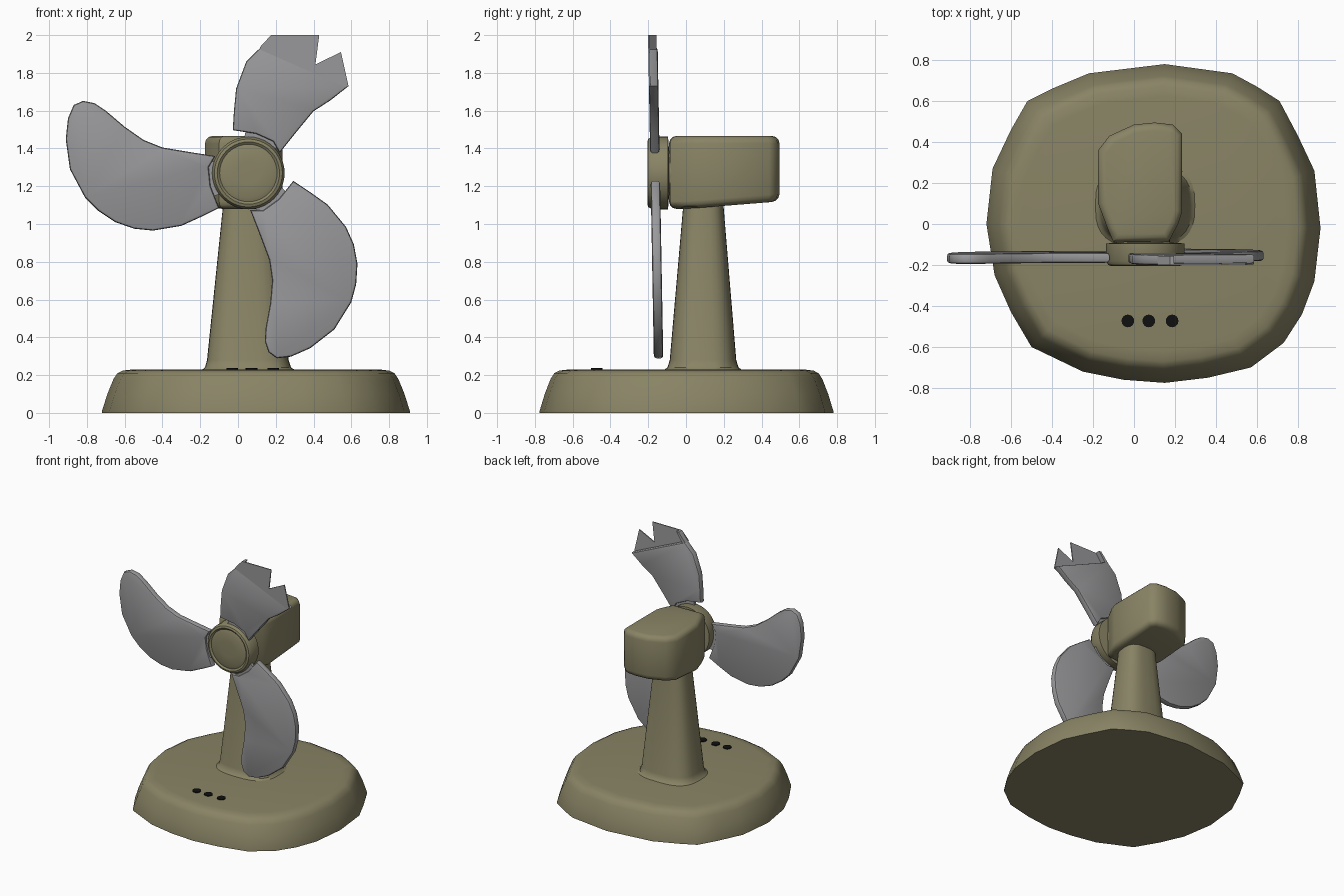
import bpy, bmesh
from math import sin, cos, pi, radians, copysign

if "Cube" in bpy.data.objects:
    bpy.data.objects.remove(bpy.data.objects["Cube"])


def material(name, rgb):
    m = bpy.data.materials.new(name)
    m.diffuse_color = (*rgb, 1)
    m.use_nodes = True
    m.node_tree.nodes["Principled BSDF"].inputs["Base Color"].default_value = m.diffuse_color
    return m


OLIVE = material("olive", (0.25, 0.23, 0.13))
GREY = material("blade_grey", (0.32, 0.32, 0.33))
BLACK = material("black", (0.005, 0.005, 0.005))


def loft(name, rings, mat, bevel=0.0, seg=3, angle=40):
    """Skin a stack of equal-sized rings, cap both ends, optionally round the caps."""
    bm = bmesh.new()
    rows = [[bm.verts.new(p) for p in r] for r in rings]
    n = len(rows[0])
    for a, b in zip(rows, rows[1:]):
        for i in range(n):
            bm.faces.new((a[i], a[(i + 1) % n], b[(i + 1) % n], b[i]))
    caps = [bm.faces.new(rows[0]), bm.faces.new(rows[-1])]
    bmesh.ops.recalc_face_normals(bm, faces=bm.faces)
    if bevel:
        edges = list({e for f in caps for e in f.edges})
        bmesh.ops.bevel(bm, geom=edges, offset=bevel, segments=seg,
                        profile=0.5, affect='EDGES', clamp_overlap=True)
    me = bpy.data.meshes.new(name)
    bm.to_mesh(me)
    bm.free()
    me.materials.append(mat)
    ob = bpy.data.objects.new(name, me)
    bpy.context.collection.objects.link(ob)
    bpy.ops.object.select_all(action='DESELECT')
    ob.select_set(True)
    bpy.context.view_layer.objects.active = ob
    bpy.ops.object.shade_smooth_by_angle(angle=radians(angle))
    return ob


def rounded(cx, cy, rx, ry, z, n=32, p=0.7):
    """Rounded-square ring."""
    return [(cx + rx * copysign(abs(cos(t)) ** p, cos(t)),
             cy + ry * copysign(abs(sin(t)) ** p, sin(t)), z)
            for t in (2 * pi * i / n for i in range(n))]


# Base: uneven rounded square, tapering upwards
outline = [(.15, .78), (.48, .735), (.60, .67), (.71, .6), (.80, .43), (.88, .26), (.91, -.02),
           (.88, -.28), (.82, -.44), (.73, -.58), (.57, -.70), (.36, -.75), (.15, -.775),
           (-.05, -.76), (-.25, -.72), (-.5, -.60), (-.60, -.43), (-.68, -.25), (-.72, 0),
           (-.69, .27), (-.60, .46), (-.52, .60), (-.40, .66), (-.22, .735)]
profile = [(0, 1), (.01, 1), (.10, .965), (.18, .925), (.21, .90), (.224, .865), (.23, .80)]
loft("base", [[(.095 + (x - .095) * s, y * s, z) for x, y in outline] for z, s in profile],
     OLIVE, angle=50)

# Column with flared foot
loft("column", [rounded(.055, .09, .25, .21, .225), rounded(.053, .09, .228, .188, .24),
                rounded(.052, .09, .216, .176, .28), rounded(.05, .092, .125, .103, 1.14)], OLIVE)

# Motor head
head = [(-.10, -.09), (.17, -.085), (.215, .0), (.235, .06), (.235, .44), (.19, .485), (.10, .495),
        (0, .485), (-.12, .43), (-.175, .36), (-.175, .10), (-.13, -.02)]
loft("motor_head", [[(x, y, 1.08 + .08 * max(0, y)) for x, y in head],
                    [(x, y, 1.466) for x, y in head]], OLIVE, bevel=.04, angle=45)

# Hub: lathed around the y axis
HX, HZ = .055, 1.27
hub = [(.06, -.205), (.13, -.203), (.152, -.195), (.165, -.205), (.18, -.20), (.192, -.18),
       (.192, -.095), (.12, -.09), (.12, -.05)]
loft("hub", [[(HX + r * cos(2 * pi * i / 40), y, HZ + r * sin(2 * pi * i / 40)) for i in range(40)]
             for r, y in hub], OLIVE)


def plate(name, pts, front, back, bevel=0.0):
    """Flat plate in the slightly tilted fan plane; pts are (x, z)."""
    ring = lambda d: [(x, -.163 - .018 * (z - HZ) + d, z) for x, z in pts]
    return loft(name, [ring(front), ring(back)], GREY, bevel, 2)


def spin(pts, deg):
    c, s = cos(radians(deg)), sin(radians(deg))
    return [(HX + (x - HX) * c - (z - HZ) * s, HZ + (x - HX) * s + (z - HZ) * c) for x, z in pts]


# Two whole blades
lower = [(-.45, .965), (-.30, .99), (-.19, 1.04), (-.10, 1.085)]
root = [(-.145, 1.20), (-.155, 1.30), (-.12, 1.36), (-.25, 1.38), (-.40, 1.405)]
tip = [(-.50, 1.445), (-.60, 1.515), (-.70, 1.60), (-.76, 1.64), (-.82, 1.652), (-.87, 1.63),
       (-.90, 1.56), (-.912, 1.45), (-.89, 1.29), (-.81, 1.14), (-.74, 1.07), (-.65, 1.01), (-.55, .975)]
blade = lower + root + tip
plate("left_blade", blade, -.025, .025, .014)
plate("right_blade", spin(blade, 120), -.025, .025, .014)

# Broken blade: body, jagged front skin and remaining outer rim
stub = spin(lower + root, -120)
plate("broken_blade", stub + [(.49, 1.655), (.585, 1.73), (.12, 1.935)], -.025, .025, .012)
plate("broken_blade_skin", [(.13, 1.90), (.50, 1.69), (.585, 1.73), (.545, 1.91), (.41, 1.845),
                            (.43, 2.0), (.175, 2.0), (.115, 1.935)], -.025, -.017)
plate("broken_blade_rim", [(.115, 1.93), (.14, 1.92), (.195, 2.0), (.175, 2.0)], -.025, .02)

# Blade roots joining the hub
for i in range(3):
    plate("blade_root_%d" % (i + 1),
          spin([(-.06, 1.17), (-.18, 1.13), (-.18, 1.33), (-.06, 1.33)], 120 * i), -.012, .012)

# Buttons on the base
for i, x in enumerate((-.03, .072, .186)):
    loft("button_%d" % (i + 1), [[(x + .031 * cos(pi * k / 8), -.473 + .031 * sin(pi * k / 8), z)
                                 for k in range(16)] for z in (.22, .237)], BLACK)
